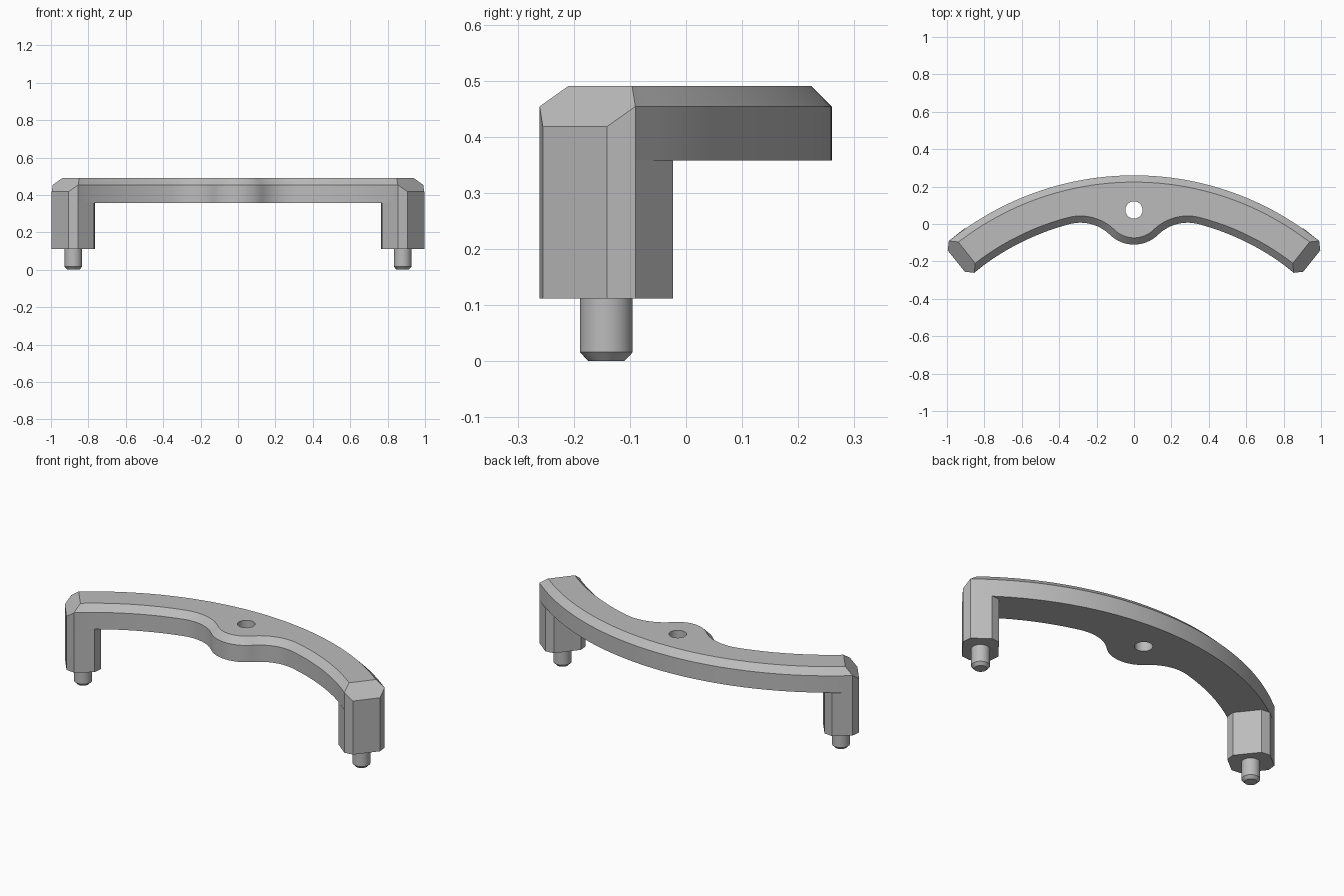
import bpy, bmesh, math
from mathutils import Vector

cube = bpy.data.objects.get("Cube")
if cube:
    bpy.data.objects.remove(cube)

# Main dimensions
ARC_Y, R_OUT, R_IN = -1.309, 1.569, 1.353        # concentric bar arcs
BOSS_Y, R_BOSS, R_FILLET, R_HOLE = 0.075, 0.185, 0.225, 0.046
Z_LEG, Z_BAR, Z_TOP, CH = 0.112, 0.358, 0.49, 0.036
LEG = Vector((0.88, -0.142))
TURN = math.radians(38.5)
ALONG = Vector((math.cos(TURN), -math.sin(TURN)))
ACROSS = Vector((math.sin(TURN), math.cos(TURN)))
HALF_L, HALF_W = 0.09, 0.109

mat = bpy.data.materials.new("plain_grey")
mat.use_nodes = True
grey = (0.5, 0.5, 0.5, 1)
mat.diffuse_color = grey
mat.node_tree.nodes["Principled BSDF"].inputs["Base Color"].default_value = grey


def local(a, b):
    """Plan point in the leg's own axes."""
    return LEG + ALONG * a + ACROSS * b


def arc(cx, cy, r, a0, a1, n):
    """Arc points; angles are measured from +y towards +x."""
    angles = [a0 + (a1 - a0) * i / n for i in range(n + 1)]
    return [Vector((cx + r * math.sin(a), cy + r * math.cos(a))) for a in angles]


def bearing(p, cx, cy):
    return math.atan2(p.x - cx, p.y - cy)


def half_outline(inset, end):
    """Right half of the bar outline, from back centre round to front centre."""
    r_in, boss, fil = R_IN + inset, R_BOSS - inset, R_FILLET + inset
    d, a, b = BOSS_Y - ARC_Y, r_in - fil, boss + fil
    h = (a * a - b * b + d * d) / (2 * d)
    f = Vector((math.sqrt(a * a - h * h), ARC_Y + h))
    to_boss = bearing(f, 0, BOSS_Y)
    to_arc = bearing(f, 0, ARC_Y)
    pts = arc(0, ARC_Y, R_OUT - inset, 0, bearing(end[0], 0, ARC_Y), 32)[:-1]
    pts += end
    pts += arc(0, ARC_Y, r_in, bearing(end[-1], 0, ARC_Y), to_arc, 24)[1:]
    pts += arc(f.x, f.y, fil, to_arc, to_boss - math.pi, 14)[1:]
    pts += arc(0, BOSS_Y, boss, to_boss, math.pi, 10)[1:]
    return pts


def full_ring(half, heights):
    """Mirror a half outline into a closed ring."""
    ring = [(p.x, p.y, z) for p, z in zip(half, heights)]
    return ring + [(-x, y, z) for x, y, z in reversed(ring[1:-1])]


def loft(name, rings):
    """Skin stacked rings and cap both ends."""
    bm = bmesh.new()
    loops = [[bm.verts.new(p) for p in ring] for ring in rings]
    n = len(loops[0])
    for low, high in zip(loops, loops[1:]):
        for i in range(n):
            j = (i + 1) % n
            bm.faces.new((low[i], low[j], high[j], high[i]))
    bm.faces.new(loops[0])
    bm.faces.new(loops[-1])
    bmesh.ops.remove_doubles(bm, verts=bm.verts, dist=1e-5)
    bmesh.ops.recalc_face_normals(bm, faces=bm.faces)
    mesh = bpy.data.meshes.new(name)
    bm.to_mesh(mesh)
    bm.free()
    mesh.materials.append(mat)
    obj = bpy.data.objects.new(name, mesh)
    bpy.context.collection.objects.link(obj)
    return obj


def circle(x, y, z, r, n=40):
    return [(p.x, p.y, z) for p in arc(x, y, r, 0, math.tau, n)[:-1]]


# Curved bar with chamfered top and bevelled ends
corner_a, corner_b = HALF_L - CH, HALF_W - CH
end_low = [local(corner_a, HALF_W), local(HALF_L, corner_b),
           local(HALF_L, -corner_b), local(corner_a, -HALF_W)]
top_out, top_in = local(corner_a - CH, corner_b), local(corner_a - CH, -corner_b)
low = half_outline(0, end_low)
top = half_outline(CH, [top_out, top_out, top_in, top_in])
mid_z = [Z_TOP - CH * (2 if p in end_low[1:3] else 1) for p in low]
bar = loft("curved_bar", [full_ring(low, [Z_BAR] * len(low)),
                          full_ring(low, mid_z),
                          full_ring(top, [Z_TOP] * len(top))])

# Screw hole through the middle boss
cutter = loft("hole_cutter", [circle(0, BOSS_Y, 0.2, R_HOLE), circle(0, BOSS_Y, 0.6, R_HOLE)])
cutter.hide_render = True
cut = bar.modifiers.new("hole", 'BOOLEAN')
cut.operation, cut.solver, cut.object = 'DIFFERENCE', 'EXACT', cutter
bpy.context.view_layer.objects.active = bar
bpy.ops.object.modifier_apply(modifier=cut.name)
bpy.data.objects.remove(cutter)

# Octagonal legs with round locating pins
parts = [bar]
octagon = end_low + [local(-a, b) for a, b in (
    (corner_a, -HALF_W), (HALF_L, -corner_b), (HALF_L, corner_b), (corner_a, HALF_W))]
for side, s in (("left", 1), ("right", -1)):
    parts.append(loft(side + "_leg", [[(s * p.x, p.y, z) for p in octagon]
                                      for z in (Z_LEG, Z_BAR)]))
    parts.append(loft(side + "_pin", [circle(s * LEG.x, LEG.y, z, r) for z, r in (
        (0, 0.032), (0.016, 0.047), (Z_LEG, 0.047))]))

for obj in bpy.context.selected_objects:
    obj.select_set(False)
for obj in parts:
    obj.select_set(True)
bpy.context.view_layer.objects.active = bar
bpy.ops.object.shade_smooth_by_angle(angle=math.radians(30))
